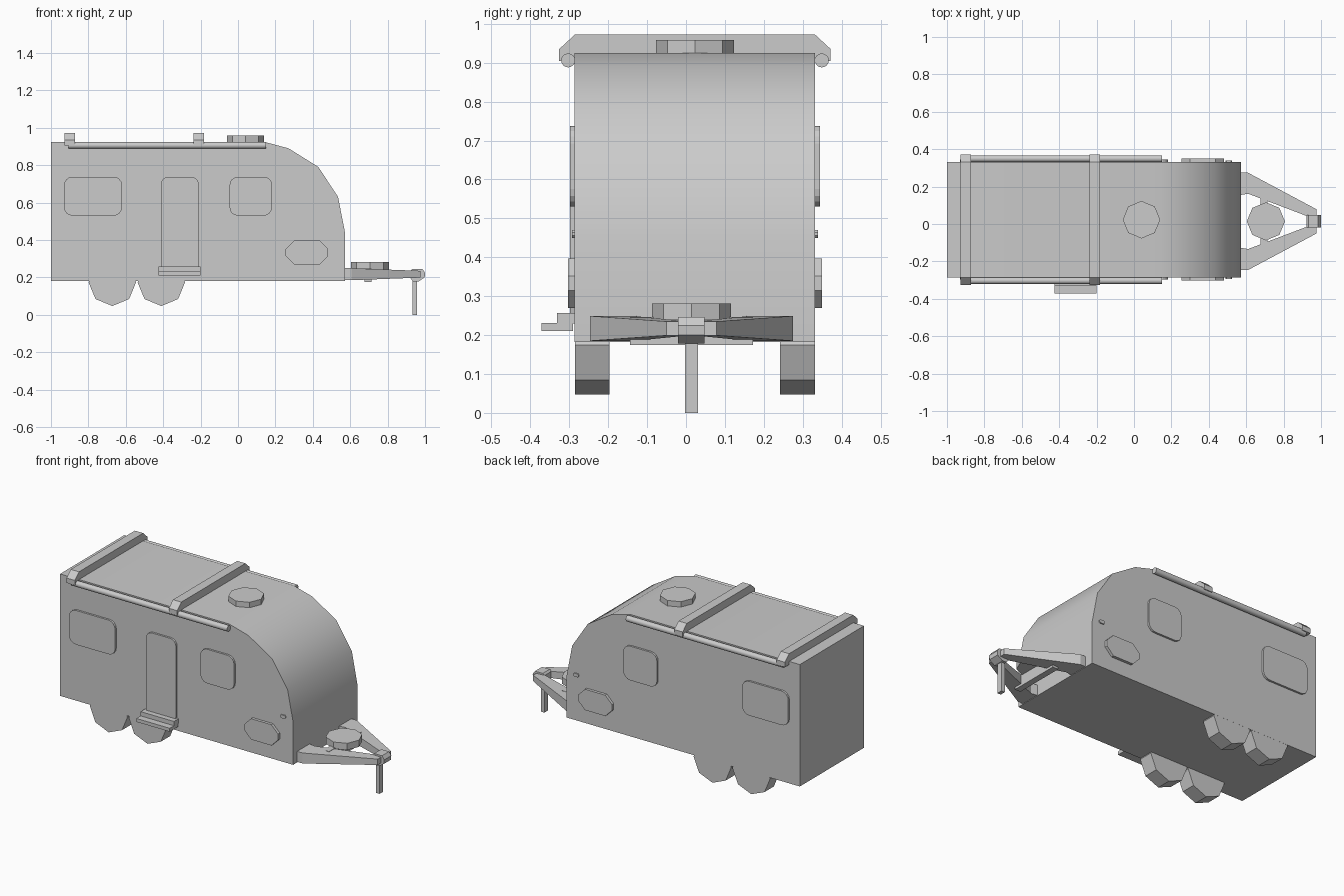
import bpy, bmesh, math

if "Cube" in bpy.data.objects:
    bpy.data.objects.remove(bpy.data.objects["Cube"])

CY = 0.023   # centre line of the body
HY = 0.014   # centre line of the hitch
HALF = 0.309 # half width of the body


def prism(name, pts, axis, lo, hi, smooth=None):
    """Extrude a 2D outline along x (pts = y,z), y (pts = x,z) or z (pts = x,y)."""
    place = {'x': lambda a, b, t: (t, a, b),
             'y': lambda a, b, t: (a, t, b),
             'z': lambda a, b, t: (a, b, t)}[axis]
    bm = bmesh.new()
    rings = [[bm.verts.new(place(a, b, t)) for a, b in pts] for t in (lo, hi)]
    n = len(pts)
    for ring in rings:
        bm.faces.new(ring)
    for i in range(n):
        j = (i + 1) % n
        bm.faces.new((rings[0][i], rings[0][j], rings[1][j], rings[1][i]))
    bmesh.ops.recalc_face_normals(bm, faces=bm.faces)
    mesh = bpy.data.meshes.new(name)
    bm.to_mesh(mesh)
    bm.free()
    ob = bpy.data.objects.new(name, mesh)
    bpy.context.collection.objects.link(ob)
    if smooth:
        bpy.ops.object.select_all(action='DESELECT')
        ob.select_set(True)
        bpy.context.view_layer.objects.active = ob
        bpy.ops.object.shade_smooth_by_angle(angle=math.radians(smooth))
    return ob


def rect(a0, a1, b0, b1):
    return [(a0, b0), (a1, b0), (a1, b1), (a0, b1)]


def ngon(ca, cb, r, n):
    return [(ca + r * math.cos(2 * math.pi * i / n),
             cb + r * math.sin(2 * math.pi * i / n)) for i in range(n)]


def rounded(a0, a1, b0, b1, r, seg=4):
    pts = []
    corners = [(a1 - r, b1 - r), (a0 + r, b1 - r), (a0 + r, b0 + r), (a1 - r, b0 + r)]
    for k, (ca, cb) in enumerate(corners):
        for i in range(seg + 1):
            t = math.pi / 2 * (k + i / seg)
            pts.append((ca + r * math.cos(t), cb + r * math.sin(t)))
    return pts


def both_sides(name, pts, inner, outer, smooth=None):
    """One part on each long side, mirrored about the body centre line."""
    for side, s in (("near", -1), ("far", 1)):
        prism(f"{side}_{name}", pts, 'y', CY + s * inner, CY + s * outer, smooth)


# Body shell with curved nose
prism("body", [(-1, 0.182), (-1, 0.925), (0.14, 0.925), (0.27, 0.89), (0.43, 0.79),
               (0.535, 0.63), (0.572, 0.44), (0.572, 0.182)],
      'y', CY - HALF, CY + HALF, 30)

# Windows, storage hatches and marker lamps on both sides
both_sides("rear_window", rounded(-0.93, -0.62, 0.53, 0.738, 0.045), 0.3, 0.321)
both_sides("front_window", rounded(-0.045, 0.182, 0.53, 0.738, 0.045), 0.3, 0.321)
both_sides("storage_hatch", rounded(0.255, 0.482, 0.27, 0.397, 0.045, 1), 0.3, 0.326)
both_sides("marker_lamp", rounded(0.488, 0.525, 0.45, 0.47, 0.006, 1), 0.3, 0.316)

# Door and entry steps
prism("door", rounded(-0.412, -0.21, 0.232, 0.738, 0.04), 'y', -0.275, -0.298)
prism("upper_step", rect(-0.425, -0.2, 0.23, 0.257), 'y', -0.331, -0.28)
prism("lower_step", rect(-0.425, -0.2, 0.21, 0.231), 'y', -0.372, -0.29)

# Octagonal twin-axle wheels
for label, x in (("rear", -0.672), ("front", -0.41)):
    both_sides(f"{label}_wheel", ngon(x, 0.174, 0.127, 8), 0.219, 0.3085)

# Roof rails and crossbars
for side, s in (("near", -1), ("far", 1)):
    prism(f"{side}_roof_rail", ngon(CY + s * 0.326, 0.906, 0.018, 16), 'x', -0.905, 0.15, 30)
half_bar = [(0.349, 0.905), (0.349, 0.935), (0.309, 0.972)]
bar = ([(CY + a, b) for a, b in half_bar] + [(CY - a, b) for a, b in reversed(half_bar)]
       + [(CY - 0.305, 0.905), (CY - 0.305, 0.92), (CY + 0.305, 0.92), (CY + 0.305, 0.905)])
for label, x in (("rear", -0.9), ("front", -0.21)):
    prism(f"{label}_crossbar", bar, 'x', x - 0.028, x + 0.028)

# Roof vent
prism("roof_vent", ngon(0.04, CY, 0.1, 8), 'z', 0.916, 0.958)

# Tapered drawbar arms
arm = [(0.565, 0.261), (0.608, 0.261), (0.977, 0.064), (0.977, 0.03), (0.92, 0.03),
       (0.61, 0.148), (0.565, 0.14)]
for side, s in (("near", -1), ("far", 1)):
    ob = prism(f"{side}_drawbar", [(x, HY + s * y) for x, y in arm], 'z', -1, 1)
    for v in ob.data.vertices:
        t = max(0, (v.co.x - 0.608) / 0.369)
        v.co.z = 0.217 + v.co.z * (0.032 - 0.014 * t)

# Cross brace, gas bottle, coupler and jockey post
prism("cross_brace", rect(0.677, 0.715, 0.175, 0.247), 'y', HY - 0.158, HY + 0.158)
prism("gas_bottle", ngon(0.705, HY, 0.102, 8), 'z', 0.24, 0.281)
prism("coupler", [(0.922, 0.197), (0.935, 0.178), (0.965, 0.178), (0.998, 0.2), (1, 0.225),
                  (0.985, 0.246), (0.932, 0.246), (0.922, 0.235)], 'y', HY - 0.034, HY + 0.034)
prism("jockey_post", rect(0.933, 0.957, HY - 0.017, HY + 0.017), 'z', 0, 0.19)
